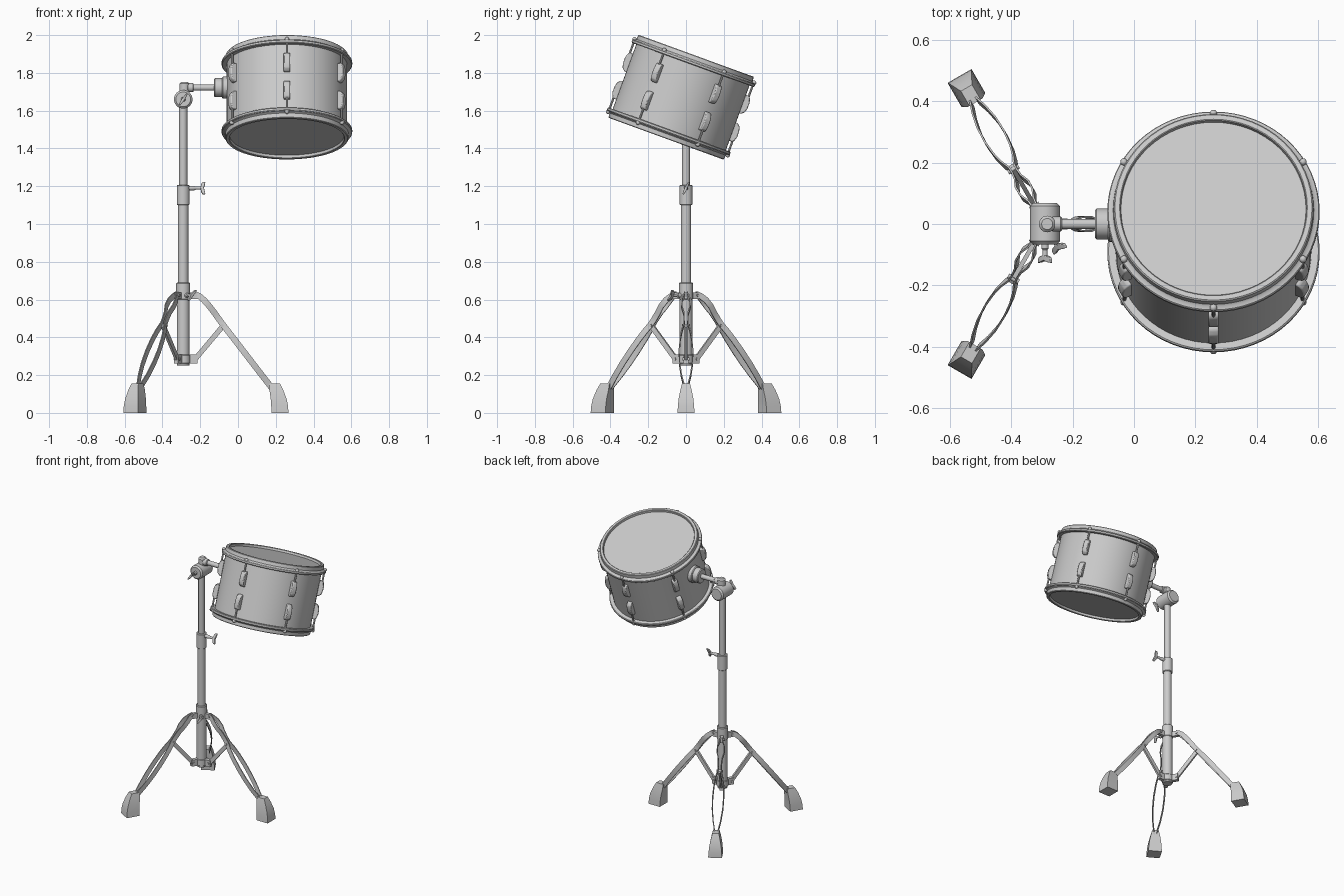
import bpy, math
from math import sin, cos, pi, radians
from mathutils import Vector, Matrix

if "Cube" in bpy.data.objects:
    bpy.data.objects.remove(bpy.data.objects["Cube"])

PX = -0.29  # stand pole x


def make(name, verts, faces, M=Matrix(), smooth=True, bevel=0):
    me = bpy.data.meshes.new(name)
    me.from_pydata([M @ Vector(v) for v in verts], [], faces)
    ob = bpy.data.objects.new(name, me)
    bpy.context.collection.objects.link(ob)
    bpy.context.view_layer.objects.active = ob
    bpy.ops.object.select_all(action='DESELECT')
    ob.select_set(True)
    bpy.ops.object.mode_set(mode='EDIT')
    bpy.ops.mesh.select_all(action='SELECT')
    bpy.ops.mesh.normals_make_consistent(inside=False)
    bpy.ops.object.mode_set(mode='OBJECT')
    if bevel:
        b = ob.modifiers.new("bevel", 'BEVEL')
        b.width, b.segments = bevel, 2
    if smooth:
        bpy.ops.object.shade_smooth_by_angle(angle=radians(35))
    return ob


def loft(name, rings, M=Matrix(), closed=False, **kw):
    """Skin a list of equal-length rings; cap the ends, or join them if closed."""
    n, m = len(rings[0]), len(rings)
    faces = [(i * n + j, i * n + (j + 1) % n, (i + 1) % m * n + (j + 1) % n, (i + 1) % m * n + j)
             for i in range(m if closed else m - 1) for j in range(n)]
    if not closed:
        faces += [tuple(range(n)), tuple(range((m - 1) * n, m * n))]
    return make(name, [v for r in rings for v in r], faces, M, **kw)


def lathe(name, prof, M=Matrix(), segs=32, closed=False):
    rings = [[(r * cos(2 * pi * k / segs), r * sin(2 * pi * k / segs), z) for k in range(segs)]
             for r, z in prof]
    return loft(name, rings, M, closed)


def axis(p, q):
    d = Vector(q) - Vector(p)
    return Matrix.Translation(p) @ d.to_track_quat('Z', 'Y').to_matrix().to_4x4(), d.length


def cyl(name, p, q, r, bev=0.0, segs=24):
    M, L = axis(p, q)
    prof = [(r - bev, 0), (r, bev), (r, L - bev), (r - bev, L)] if bev else [(r, 0), (r, L)]
    return lathe(name, prof, M, segs)


def ball(name, r, M):
    return lathe(name, [(max(r * sin(a * pi / 8), 1e-4), -r * cos(a * pi / 8)) for a in range(9)], M, 12)


def wing_nut(name, p, d, length, spin):
    """Threaded stem with two flared wings."""
    M, L = axis(p, Vector(p) + Vector(d).normalized() * length)
    lathe(name + "_stem", [(.012, 0), (.012, L * .4), (.008, L * .5), (.008, L)], M, 16)
    M = M @ Matrix.Rotation(spin, 4, 'Z')
    rings = [[(x, -w, L + z - h), (x, w, L + z - h), (x, w, L + z + h), (x, -w, L + z + h)]
             for x, z, w, h in ((-.036, .01, .004, .007), (-.022, .005, .006, .01), (0, 0, .008, .009),
                                (.022, .005, .006, .01), (.036, .01, .004, .007))]
    loft(name + "_wings", rings, M, bevel=.002)


# ---- Drum, tilted about x ----
D = Matrix.Translation((.259, -.026, 1.671)) @ Matrix.Rotation(radians(-20), 4, 'X')
lathe("drum_shell", [(.319, -.195), (.319, .195)], D, 64)
for s, tag in ((1, "top"), (-1, "bottom")):
    hoop = [(.300, .205), (.303, .231), (.306, .2335), (.321, .2335), (.325, .230), (.327, .208),
            (.332, .203), (.343, .200), (.346, .196), (.346, .186), (.342, .182), (.316, .182)]
    lathe(tag + "_hoop", [(r, s * z) for r, z in hoop], D, 64, closed=True)
    lathe(tag + "_head", [(.304, s * .212), (.304, s * .217)], D, 64)
    # lugs, tension rods and bolts
    for k in range(6):
        A = D @ Matrix.Rotation(radians(30 + 60 * k), 4, 'Z')
        prof = [(.314, -.052), (.330, -.050), (.345, -.036), (.351, -.010),
                (.351, .020), (.344, .044), (.334, .052), (.314, .052)]
        rings = [[(r, y, s * (.077 + z)) for r, z in prof] for y in (-.017, .017)]
        loft("%s_lug_%d" % (tag, k), rings, A, bevel=.005)
        cyl("%s_rod_%d" % (tag, k), A @ Vector((.335, 0, s * .12)), A @ Vector((.335, 0, s * .19)), .006, 0, 10)
        ball("%s_bolt_%d" % (tag, k), .012, A @ Matrix.Translation((.337, 0, s * .204)))

# ---- Mount and tilting arm ----
cyl("mount_plate", (-.085, 0, 1.722), (-.04, 0, 1.722), .058, .005, 32)
cyl("mount_boss", (-.127, 0, 1.722), (-.05, 0, 1.722), .05, .005, 32)
cyl("arm_rod", (PX, 0, 1.722), (-.1, 0, 1.722), .0165)
cyl("arm_collar", (PX + .02, 0, 1.722), (PX + .055, 0, 1.722), .024, .004)
cyl("arm_elbow", (-.283, 0, 1.65), (-.283, 0, 1.752), .027, .009)
cyl("tilt_knuckle", (PX, -.066, 1.66), (PX, .068, 1.66), .049, .01, 32)
wing_nut("tilt_nut", (PX, -.06, 1.66), (0, -1, 0), .05, radians(55))

# ---- Pole tubes and collars ----
cyl("upper_tube", (PX, 0, 1.1), (PX, 0, 1.65), .0215)
cyl("lower_tube", (PX, 0, .3), (PX, 0, 1.15), .0275)
cyl("height_collar", (PX, 0, 1.1), (PX, 0, 1.207), .034, .004)
cyl("tripod_sleeve", (PX, 0, .25), (PX, 0, .62), .0335, .003)
cyl("tripod_collar", (PX, 0, .6), (PX, 0, .69), .037, .004)
cyl("bottom_collar", (PX, 0, .262), (PX, 0, .308), .038, .003)
wing_nut("height_nut", (PX + .03, 0, 1.19), (1, 0, 0), .07, radians(65))
wing_nut("tripod_nut", (PX + .015, -.026, .622), (.5, -.866, 0), .055, radians(50))


def bar(name, pts, M, w, t):
    """Flat strip through (r, offset, z) points: w wide in the r-z plane, t thick."""
    rings = []
    for i, p in enumerate(pts):
        a, b = pts[max(i - 1, 0)], pts[min(i + 1, len(pts) - 1)]
        d = Vector((b[0] - a[0], 0, b[2] - a[2])).normalized()
        n = Vector((-d.z, 0, d.x)) * w / 2
        o = Vector((0, t / 2, 0))
        p = Vector(p)
        rings.append([p - n - o, p + n - o, p + n + o, p - n + o])
    loft(name, rings, M)


# ---- Three legs: twin strips, strut, brackets, rubber foot ----
leg = [(.06, .007, .628), (.085, .010, .618), (.11, .022, .597), (.14, .023, .563), (.165, .012, .530),
       (.19, .009, .495), (.208, .010, .470), (.235, .022, .435), (.27, .031, .390), (.32, .036, .325),
       (.37, .034, .260), (.42, .024, .195), (.455, .012, .150), (.48, .009, .118)]
foot = [(.467, .557, .045, 0), (.466, .555, .043, .035), (.463, .547, .039, .075),
        (.457, .530, .030, .12), (.456, .512, .021, .155)]
for k in range(3):
    M = Matrix.Translation((PX, 0, 0)) @ Matrix.Rotation(2 * pi * k / 3, 4, 'Z')
    for s in (1, -1):
        bar("leg_%d_strip" % k, [(r, s * y, z) for r, y, z in leg], M, .032, .006)
    bar("leg_%d_strut" % k, [(.055, 0, .275), (.212, 0, .462)], M, .027, .014)
    bar("leg_%d_upper_bracket" % k, [(.025, 0, .62), (.078, 0, .62)], M, .036, .022)
    bar("leg_%d_lower_bracket" % k, [(.025, 0, .285), (.076, 0, .285)], M, .046, .026)
    for n, (r, z, h) in enumerate(((.066, .622, .018), (.206, .462, .02), (.062, .285, .018))):
        cyl("leg_%d_pin_%d" % (k, n), M @ Vector((r, -h, z)), M @ Vector((r, h, z)), .008, 0, 12)
    loft("leg_%d_foot" % k, [[(a, -w, z), (b, -w, z), (b, w, z), (a, w, z)] for a, b, w, z in foot], M)
